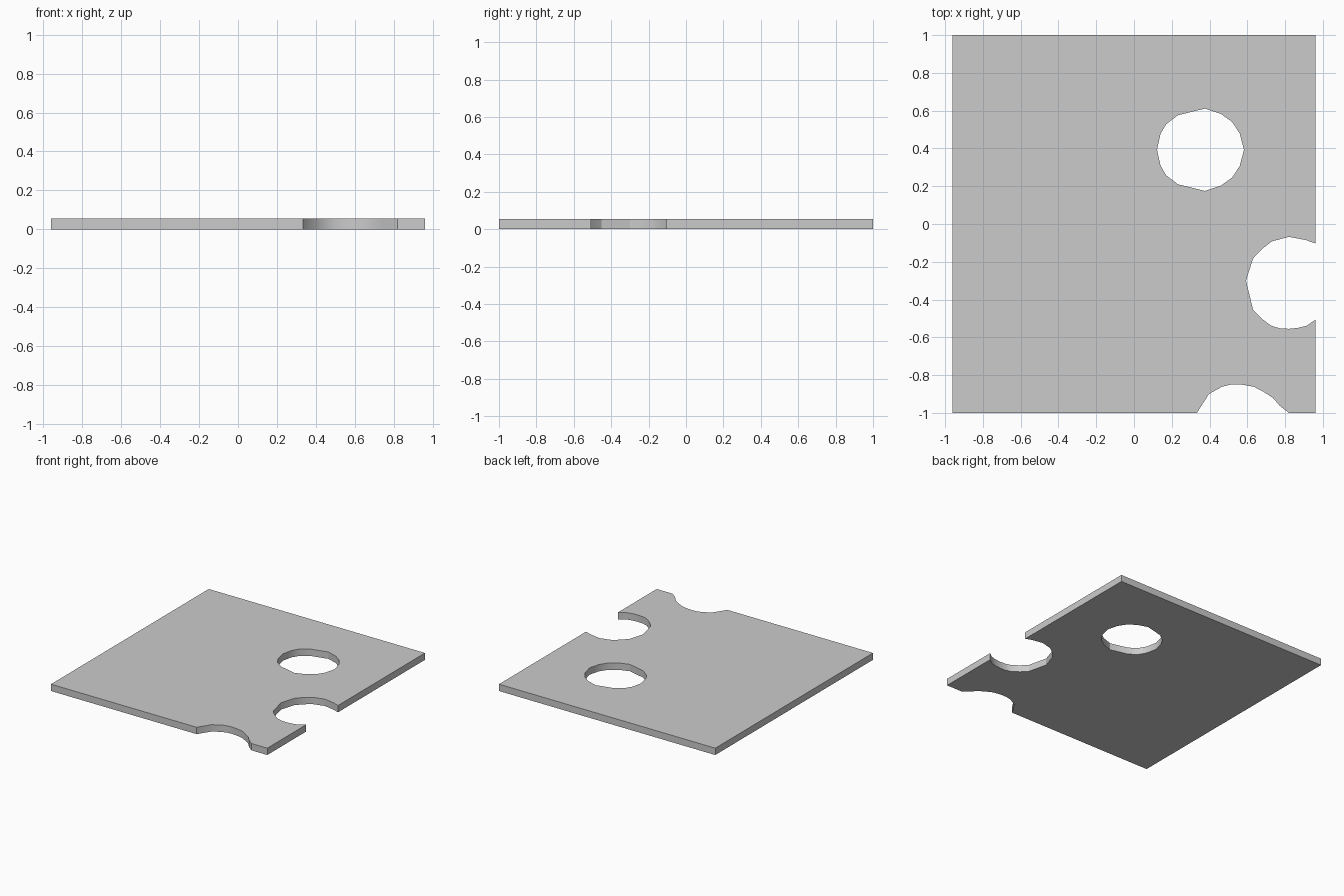
import bpy, bmesh, math
from mathutils import Vector

if "Cube" in bpy.data.objects:
    bpy.data.objects.remove(bpy.data.objects["Cube"])

W, D, T = 0.96, 1.0, 0.055

# Bite in the front edge, left to right
front_notch = [(0.333, -D), (0.397, -0.9), (0.465, -0.862), (0.513, -0.85), (0.57, -0.85),
               (0.635, -0.862), (0.68, -0.885), (0.735, -0.92), (0.772, -0.963), (0.82, -D)]

# Bite in the right edge, front to back
side_notch = [(W, -0.507), (0.915, -0.538), (0.868, -0.55), (0.82, -0.555), (0.77, -0.552),
              (0.725, -0.538), (0.675, -0.5), (0.63, -0.453), (0.593, -0.3), (0.63, -0.183),
              (0.68, -0.13), (0.73, -0.092), (0.82, -0.068), (0.91, -0.085), (W, -0.103)]

# Round hole: left-to-right upper half, mirrored front to back
hole_y = 0.393
half = [(0.122, 0), (0.14, 0.083), (0.17, 0.135), (0.233, 0.183), (0.376, 0.218),
        (0.46, 0.19), (0.52, 0.147), (0.56, 0.085), (0.582, 0)]
hole = [(x, hole_y + y) for x, y in half] + [(x, hole_y - y) for x, y in half[-2:0:-1]]

outline = [(-W, -D)] + front_notch + [(W, -D)] + side_notch + [(W, D), (-W, D)]


def add_loop(bm, points):
    verts = [bm.verts.new((x, y, 0)) for x, y in points]
    return [bm.edges.new((verts[i - 1], verts[i])) for i in range(len(verts))]


# Plate: fill the outline around the hole, then extrude to thickness
bm = bmesh.new()
edges = add_loop(bm, outline) + add_loop(bm, hole)
bmesh.ops.triangle_fill(bm, use_beauty=True, use_dissolve=False, edges=edges, normal=Vector((0, 0, 1)))
new = bmesh.ops.extrude_face_region(bm, geom=bm.faces[:], use_keep_orig=True)["geom"]
top = [v for v in new if isinstance(v, bmesh.types.BMVert)]
bmesh.ops.translate(bm, vec=(0, 0, T), verts=top)
bmesh.ops.recalc_face_normals(bm, faces=bm.faces[:])
mesh = bpy.data.meshes.new("notched_plate")
bm.to_mesh(mesh)
bm.free()
plate = bpy.data.objects.new("notched_plate", mesh)
bpy.context.collection.objects.link(plate)

# Smooth the cut walls, keep the corners sharp
bpy.context.view_layer.objects.active = plate
plate.select_set(True)
bpy.ops.object.shade_smooth_by_angle(angle=math.radians(30))
